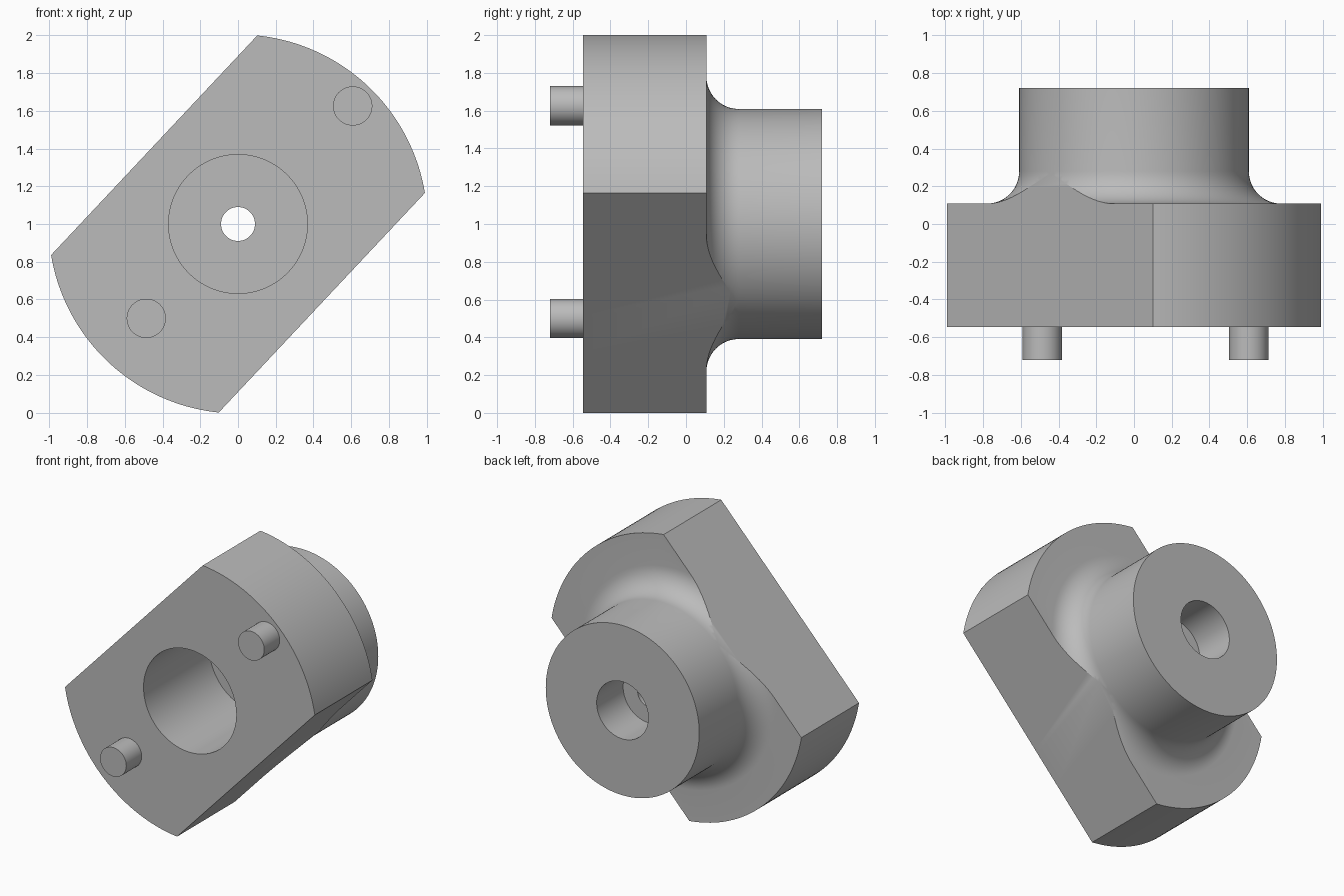
import bpy, bmesh
from math import sin, cos, pi, radians
from mathutils import Vector

if "Cube" in bpy.data.objects:
    bpy.data.objects.remove(bpy.data.objects["Cube"])

grey = bpy.data.materials.new("plain grey")
grey.use_nodes = True
colour = (0.5, 0.5, 0.5, 1)
grey.diffuse_color = colour
grey.node_tree.nodes["Principled BSDF"].inputs["Base Color"].default_value = colour

CENTRE = Vector((0, 0, 1))
TILT = radians(46.8)
FRONT, SHOULDER, BACK = -0.545, 0.108, 0.72
FLAT = 0.61


def finish(bm, name):
    bmesh.ops.recalc_face_normals(bm, faces=bm.faces)
    mesh = bpy.data.meshes.new(name)
    bm.to_mesh(mesh)
    bm.free()
    obj = bpy.data.objects.new(name, mesh)
    bpy.context.collection.objects.link(obj)
    obj.location = CENTRE
    mesh.materials.append(grey)
    bpy.ops.object.select_all(action='DESELECT')
    obj.select_set(True)
    bpy.context.view_layer.objects.active = obj
    bpy.ops.object.shade_smooth_by_angle(angle=radians(25))
    return obj


def lathe(profile, name, steps, flats=False, offset=(0, 0, 0)):
    """Revolve a closed (radius, y) profile about the y axis."""
    bm = bmesh.new()
    rings = []
    for r, y in profile:
        rings.append([bm.verts.new((r * cos(2 * pi * i / steps), y,
                                    r * sin(2 * pi * i / steps)))
                      for i in range(steps)])
    for a, b in zip(rings, rings[1:] + rings[:1]):
        for i in range(steps):
            j = (i + 1) % steps
            bm.faces.new((a[i], a[j], b[j], b[i]))
    if flats:
        # slice off the two parallel sides and cap them
        for side in (1, -1):
            normal = Vector((sin(TILT), 0, -cos(TILT))) * side
            cut = bmesh.ops.bisect_plane(
                bm, geom=bm.verts[:] + bm.edges[:] + bm.faces[:],
                plane_co=normal * FLAT, plane_no=normal, clear_outer=True)
            rim = [e for e in cut["geom_cut"] if isinstance(e, bmesh.types.BMEdge)]
            bmesh.ops.holes_fill(bm, edges=rim, sides=0)
    bmesh.ops.translate(bm, verts=bm.verts, vec=offset)
    return finish(bm, name)


# Flanged body: plate, fillet, boss, rear bore, web hole and front bore
RIM, BOSS, FILLET = 1.005, 0.609, 0.172
fillet = [(BOSS + FILLET * (1 - sin(a)), SHOULDER + FILLET * (1 - cos(a)))
          for a in (i * pi / 24 for i in range(13))]
profile = [(RIM, FRONT), (RIM, SHOULDER)] + fillet + [
    (BOSS, BACK), (0.205, BACK), (0.205, 0.42), (0.09, 0.42),
    (0.09, 0.2), (0.368, 0.2), (0.368, FRONT)]
lathe(profile, "flanged_body", 160, flats=True)

# Locating pins on the front face
for name, reach in (("upper_pin", 0.873), ("lower_pin", -0.698)):
    bm = bmesh.new()
    bmesh.ops.create_cone(bm, cap_ends=True, segments=48, radius1=0.104,
                          radius2=0.104, depth=0.195)
    for v in bm.verts:
        x, y, z = v.co
        v.co = (x + reach * 0.697, z - 0.6225, y + reach * 0.717)
    finish(bm, name)
